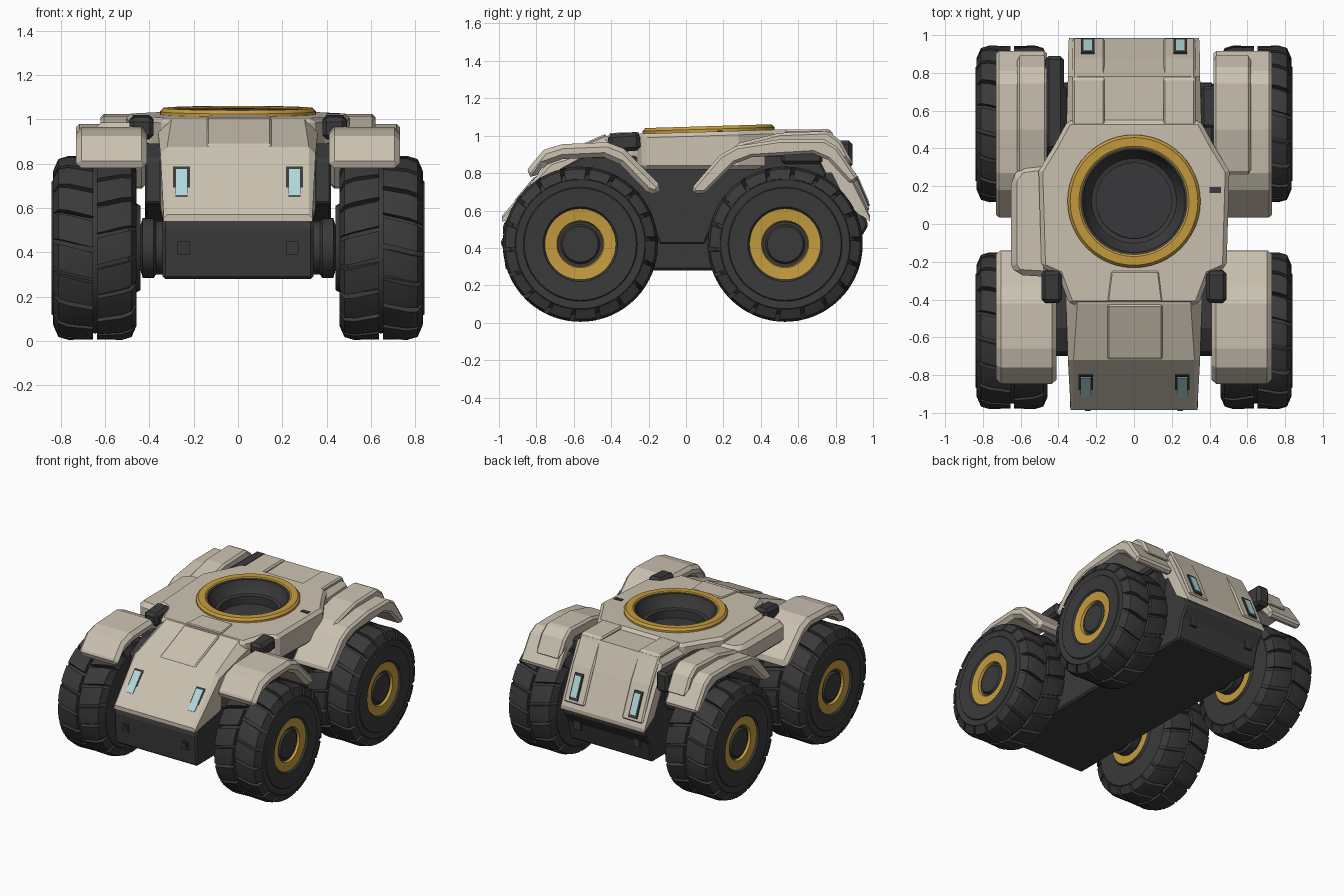
import bpy, bmesh, math
from mathutils import Vector, Matrix

if "Cube" in bpy.data.objects:
    bpy.data.objects.remove(bpy.data.objects["Cube"])


def material(name, rgb):
    m = bpy.data.materials.new(name)
    m.diffuse_color = (*rgb, 1)
    m.use_nodes = True
    m.node_tree.nodes["Principled BSDF"].inputs["Base Color"].default_value = m.diffuse_color
    return m


BEIGE = material("beige armour", (0.60, 0.54, 0.44))
DARK = material("dark grey", (0.042, 0.042, 0.044))
GOLD = material("gold", (0.56, 0.33, 0.05))
GLASS = material("pale blue", (0.45, 0.70, 0.72))


def finish(name, bm, mats, bevel=0, smooth=False):
    bmesh.ops.recalc_face_normals(bm, faces=bm.faces)
    me = bpy.data.meshes.new(name)
    bm.to_mesh(me)
    bm.free()
    for m in mats:
        me.materials.append(m)
    ob = bpy.data.objects.new(name, me)
    bpy.context.collection.objects.link(ob)
    bpy.ops.object.select_all(action='DESELECT')
    ob.select_set(True)
    bpy.context.view_layer.objects.active = ob
    if bevel:
        b = ob.modifiers.new("bevel", 'BEVEL')
        b.width, b.segments, b.limit_method = bevel, 1, 'ANGLE'
        b.angle_limit = math.radians(35)
        bpy.ops.object.modifier_apply(modifier="bevel")
    if smooth:
        bpy.ops.object.shade_smooth_by_angle(angle=math.radians(30))
    return ob


def loft(bm, rings, closed=False):
    """Skin rings of points; cap the ends."""
    vs = [[bm.verts.new(p) for p in r] for r in rings]
    n = len(vs[0])
    for a, b in zip(vs, vs[1:]):
        for i in range(n):
            bm.faces.new((a[i], a[(i + 1) % n], b[(i + 1) % n], b[i]))
    bm.faces.new(vs[0])
    bm.faces.new(vs[-1])


def prism_x(name, pts, x0, x1, mat, bevel=0):
    bm = bmesh.new()
    loft(bm, [[(x, y, z) for y, z in pts] for x in (x0, x1)])
    return finish(name, bm, [mat], bevel)


def prism_z(name, pts, z0, z1, mat, bevel=0, slope=0.0):
    bm = bmesh.new()
    loft(bm, [[(x, y, z0) for x, y in pts], [(x, y, z1 + slope * y) for x, y in pts]])
    return finish(name, bm, [mat], bevel)


def box(name, loc, size, mat, rot=0, bevel=0):
    bm = bmesh.new()
    m = Matrix.Translation(loc) @ Matrix.Rotation(rot, 4, 'X') @ Matrix.Diagonal((*size, 1))
    bmesh.ops.create_cube(bm, size=1, matrix=m)
    return finish(name, bm, [mat], bevel)


def lathe(bm, prof, steps=48, axis='X', rule=lambda r: 0, closed=False):
    """Spin (radius, along) points about an axis."""
    rings = []
    for r, h in prof:
        ring = []
        for k in range(steps if r > 0 else 1):
            a = 2 * math.pi * k / steps
            c, s = r * math.cos(a), r * math.sin(a)
            ring.append(bm.verts.new((h, c, s) if axis == 'X' else (c, s, h)))
        rings.append(ring)
    n = len(prof)
    for i in range(n if closed else n - 1):
        j = (i + 1) % n
        a, b = rings[i], rings[j]
        for k in range(steps):
            l = (k + 1) % steps
            if len(a) == 1:
                f = bm.faces.new((a[0], b[k], b[l]))
            elif len(b) == 1:
                f = bm.faces.new((a[k], a[l], b[0]))
            else:
                f = bm.faces.new((a[k], a[l], b[l], b[k]))
            f.material_index = rule((prof[i][0] + prof[j][0]) / 2)


# Wheels: lathed tyre with gold rims plus two staggered rows of tread lugs
def make_wheel():
    bm = bmesh.new()
    prof = [(0, .17), (.095, .17), (.105, .155), (.12, .155), (.126, .172), (.19, .178),
            (.2, .19), (.30, .195), (.305, .188), (.345, .19), (.375, .15), (.385, 0),
            (.375, -.15), (.34, -.185), (.2, -.188), (.19, -.205), (.13, -.205), (.12, -.17), (0, -.17)]
    lathe(bm, prof, rule=lambda r: 1 if .1225 < r < .194 else 0)
    lug = [(.01, .37), (.01, .412), (.12, .415), (.165, .402), (.188, .35), (.165, .335)]
    count = 18
    for side in (1, -1):
        for k in range(count):
            a0 = 2 * math.pi * (k + (.45 if side < 0 else 0)) / count
            rings = []
            for t in (0, .42, .84):
                ring = []
                for x, r in lug:
                    a = a0 + t * 2 * math.pi / count + x * .6
                    ring.append((side * x, r * math.cos(a), r * math.sin(a)))
                rings.append(ring)
            loft(bm, rings)
    return finish("wheel front right", bm, [DARK, GOLD], smooth=True)


FRONT_Y, REAR_Y, AXLE_Z = -.565, .53, .42
wheel = make_wheel()
wheel.location = (.645, FRONT_Y, AXLE_Z)
for name, sx, y in (("front left", -1, FRONT_Y), ("rear right", 1, REAR_Y), ("rear left", -1, REAR_Y)):
    w = bpy.data.objects.new("wheel " + name, wheel.data)
    w.location = (sx * .645, y, AXLE_Z)
    w.rotation_euler.z = math.pi if sx < 0 else 0
    bpy.context.collection.objects.link(w)

# Axles
for name, y in (("front axle", FRONT_Y), ("rear axle", REAR_Y)):
    bm = bmesh.new()
    lathe(bm, [(0, -.47), (.10, -.47), (.10, -.44), (.135, -.43), (.135, -.38), (.12, -.37),
               (.12, .37), (.135, .38), (.135, .43), (.10, .44), (.10, .47), (0, .47)], 32)
    o = finish(name, bm, [DARK], smooth=True)
    o.location = (0, y, AXLE_Z)

# Dark lower hull and inner wheel arches
prism_x("lower hull", [(-.96, .55), (-.98, .52), (-.965, .28), (.88, .28), (.92, .43), (.975, .52),
                       (.965, .55), (.78, .85), (-.45, .85), (-.75, .6)], -.34, .34, DARK, .012)
for s in (1, -1):
    prism_x("inner arch", [(-.70, .62), (-.68, .82), (-.55, .89), (.70, .90), (.75, .8), (.72, .62),
                           (.16, .55), (.1, .42), (-.14, .42), (-.2, .55)], s * .30, s * .42, DARK, .01)
    box("front tow slot", (s * .245, -.975, .42), (.055, .012, .06), DARK, .06)
    box("front tow hook", (s * .245, -.982, .425), (.03, .012, .03), DARK, .06)
    box("rear tow hook", (s * .245, .925, .42), (.055, .02, .06), DARK)

# Upper hull: sections along y (y, top, bottom, half width, chamfer)
bm = bmesh.new()
sections = [(-.985, .57, .54, .335, .015), (-.72, .875, .60, .35, .03), (-.42, 1.0, .80, .36, .06),
            (.45, 1.01, .80, .36, .05), (.78, 1.02, .80, .35, .05), (.87, .83, .62, .35, .04),
            (.985, .57, .54, .345, .015)]
loft(bm, [[(-w, y, b), (-w, y, t - c), (-w + c, y, t), (w - c, y, t), (w, y, t - c), (w, y, b)]
          for y, t, b, w, c in sections])
hull = finish("upper hull", bm, [BEIGE])

# Deck carrying the turret ring
half = [(.34, -.43), (.40, -.27), (.49, -.23), (.505, .28), (.42, .42), (.35, .55)]
deck = prism_z("deck", half + [(-x, y) for x, y in reversed(half)], .82, 1.018, BEIGE, .022, .03)

# Turret well cut
for ob in (hull, deck):
    bm = bmesh.new()
    lathe(bm, [(0, .87), (.286, .87), (.286, 1.2), (0, 1.2)], axis='Z')
    cut = finish("well cutter", bm, [BEIGE])
    cut.location.y = .12
    cut.hide_render = True
    bpy.context.view_layer.update()
    mod = ob.modifiers.new("well", 'BOOLEAN')
    mod.operation, mod.solver, mod.object = 'DIFFERENCE', 'EXACT', cut
    bpy.context.view_layer.objects.active = ob
    bpy.ops.object.modifier_apply(modifier="well")
    bpy.data.objects.remove(cut)

# Turret ring and dark well
bm = bmesh.new()
lathe(bm, [(.284, -.04), (.284, 0), (.292, .006), (.338, .006), (.352, -.01), (.352, -.04)],
      axis='Z', closed=True)
ring = finish("turret ring", bm, [GOLD], smooth=True)
bm = bmesh.new()
lathe(bm, [(.285, -.003), (.272, -.006), (.262, -.04), (.225, -.09), (.2, -.095), (.2, -.155), (0, -.155)], axis='Z')
well = finish("turret well", bm, [DARK], smooth=True)
for o in (ring, well):
    o.location = (0, .12, 1.045)
    o.rotation_euler.x = .03

# Hood panel, deck hatch, rear armour slabs
prism_x("hood panel", [(-.72, .86), (-.715, .887), (-.43, 1.01), (-.42, .98)], -.14, .15, BEIGE, .008)
prism_z("deck hatch", [(-.14, -.41), (.15, -.41), (.13, -.25), (-.12, -.25)], .99, 1.027, BEIGE, .006, .03)
for s in (1, -1):
    prism_x("rear slab", [(.44, 1.0), (.46, 1.032), (.77, 1.035), (.88, .84), (.985, .6), (.96, .6),
                          (.84, .83), (.76, 1.0)], s * .155, s * .325, BEIGE, .01)
    # Front and rear lamps on dark frames
    box("front lamp frame", (s * .255, -.856, .71), (.075, .012, .19), DARK, -.70)
    box("front lamp", (s * .255, -.861, .713), (.055, .012, .16), GLASS, -.70)
    box("rear lamp frame", (s * .245, .939, .71), (.07, .014, .19), DARK, .41)
    box("rear lamp", (s * .245, .943, .713), (.05, .014, .15), GLASS, .41)

# Fenders
front_fender = [(-.855, .79), (-.84, .83), (-.76, .925), (-.66, .955), (-.42, .965), (-.33, .93),
                (-.13, .73), (-.15, .68), (-.21, .70), (-.35, .845), (-.44, .885), (-.66, .875),
                (-.76, .84), (-.81, .77)]
rear_fender = [(.03, .72), (.18, .895), (.27, .945), (.5, .98), (.74, .98), (.81, .94), (.925, .77),
               (.88, .74), (.76, .87), (.68, .905), (.35, .885), (.26, .85), (.10, .69), (.04, .69)]
cap = [(.2, .88), (.28, .96), (.5, 1.015), (.76, 1.025), (.83, .97), (.9, .84), (.8, .9), (.5, .93)]
for side, s in (("right", 1), ("left", -1)):
    inner = .42 if s > 0 else .46
    prism_x("front fender " + side, front_fender, s * .41, s * .73, BEIGE, .03)
    prism_x("rear fender " + side, rear_fender, s * inner, s * .73, BEIGE, .03)
    prism_x("rear fender cap " + side, cap, s * inner, s * .62, BEIGE, .015)
    # Dark joint blocks ahead of the deck
    box("joint block " + side, (s * .435, -.33, .965), (.11, .17, .10), DARK, .08, .02)
    # Short dark link between fender and hull
    box("rear link " + side, (s * .40, .62, .90), (.09, .22, .10), DARK, 0, .015)

# One-sided extras: left side pod, left rear duct, right deck latch
prism_z("left pod", [(-.45, -.28), (-.62, -.27), (-.65, -.22), (-.65, .24), (-.60, .30), (-.45, .32)],
        .83, .985, BEIGE, .03)
box("left rear duct", (-.42, .64, .90), (.10, .50, .15), DARK, 0, .02)
box("right deck latch", (.43, .18, 1.02), (.06, .03, .016), DARK)
